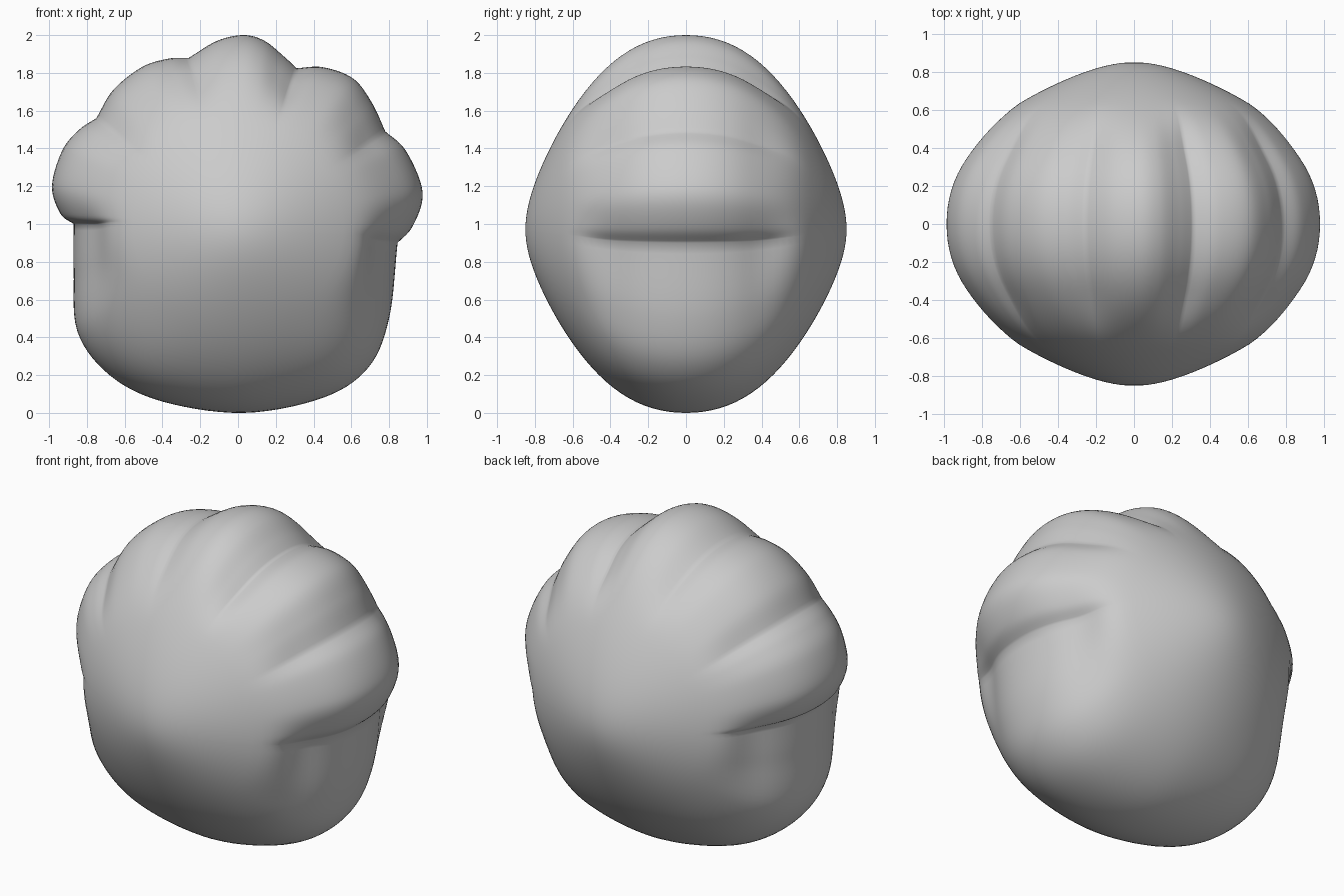
import bpy, bmesh, math
from mathutils import Vector

cube = bpy.data.objects.get("Cube")
if cube:
    bpy.data.objects.remove(cube, do_unlink=True)

DEPTH = 0.85
CENTRE = Vector((0, 0.97))
STEPS = 7
HALF_RINGS = 30

# Outline in x and z: each lobe runs from one notch to the next
LOBES = [
    [(-.87, 1), (-.94, 1.055), (-.985, 1.2), (-.93, 1.39), (-.84, 1.5), (-.75, 1.56)],
    [(-.75, 1.56), (-.66, 1.71), (-.51, 1.83), (-.37, 1.875), (-.26, 1.88)],
    [(-.26, 1.88), (-.11, 1.97), (.03, 2), (.14, 1.97), (.24, 1.89), (.31, 1.825)],
    [(.31, 1.825), (.45, 1.83), (.61, 1.77), (.71, 1.64), (.78, 1.49)],
    [(.78, 1.49), (.88, 1.4), (.96, 1.24), (.975, 1.12), (.92, .98), (.845, .9)],
    [(.845, .9), (.8, .5), (.69, .24), (.45, .08), (.03, 0), (-.4, .06),
     (-.68, .2), (-.85, .43), (-.87, .75), (-.87, 1)],
]


def spline(points):
    """Smooth curve through the points, without the last one."""
    p = [Vector(q) for q in points]
    p = [2 * p[0] - p[1]] + p + [2 * p[-1] - p[-2]]
    out = []
    for a, b, c, d in zip(p, p[1:], p[2:], p[3:]):
        for i in range(STEPS):
            t = i / STEPS
            out.append(b + (c - a) * t / 2
                       + (2 * a - 5 * b + 4 * c - d) * t * t / 2
                       + (3 * b - a - 3 * c + d) * t ** 3 / 2)
    return out


def on_oval(point):
    """Point of the plain oval in the same direction."""
    angle = math.atan2(point.y, point.x)
    return Vector((1.06 * math.cos(angle), math.sin(angle) + 0.03))


def smoothstep(low, high, value):
    t = max(0, min(1, (value - low) / (high - low)))
    return t * t * (3 - 2 * t)


lobed = [p - CENTRE for lobe in LOBES for p in spline(lobe)]
plain = [on_oval(p) for p in lobed]

# Domed body: rings shrink towards front and back while the notches fade
bm = bmesh.new()
rings = []
for k in range(1 - HALF_RINGS, HALF_RINGS):
    angle = math.pi / 2 * k / HALF_RINGS
    u = math.sin(angle)
    size = math.cos(angle) * (1 - 0.35 * abs(u) ** 3)
    crease = smoothstep(0.55, 0.9, size)
    ring = []
    for a, b in zip(plain, lobed):
        p = CENTRE + a.lerp(b, crease) * size
        ring.append(bm.verts.new((p.x, DEPTH * u, p.y)))
    rings.append(ring)

count = len(lobed)
for r, s in zip(rings, rings[1:]):
    for i in range(count):
        j = (i + 1) % count
        bm.faces.new((r[i], r[j], s[j], s[i]))

# Close the front and back tips
for ring, y in ((rings[0], -DEPTH), (rings[-1], DEPTH)):
    tip = bm.verts.new((CENTRE.x, y, CENTRE.y))
    for i in range(count):
        bm.faces.new((ring[i], ring[(i + 1) % count], tip))

bmesh.ops.recalc_face_normals(bm, faces=bm.faces)
for face in bm.faces:
    face.smooth = True

mesh = bpy.data.meshes.new("lobed_body")
bm.to_mesh(mesh)
bm.free()
body = bpy.data.objects.new("lobed_body", mesh)
bpy.context.collection.objects.link(body)

# Plain grey
grey = bpy.data.materials.new("grey")
grey.use_nodes = True
colour = (0.6, 0.6, 0.6, 1)
grey.diffuse_color = colour
grey.node_tree.nodes["Principled BSDF"].inputs["Base Color"].default_value = colour
mesh.materials.append(grey)
